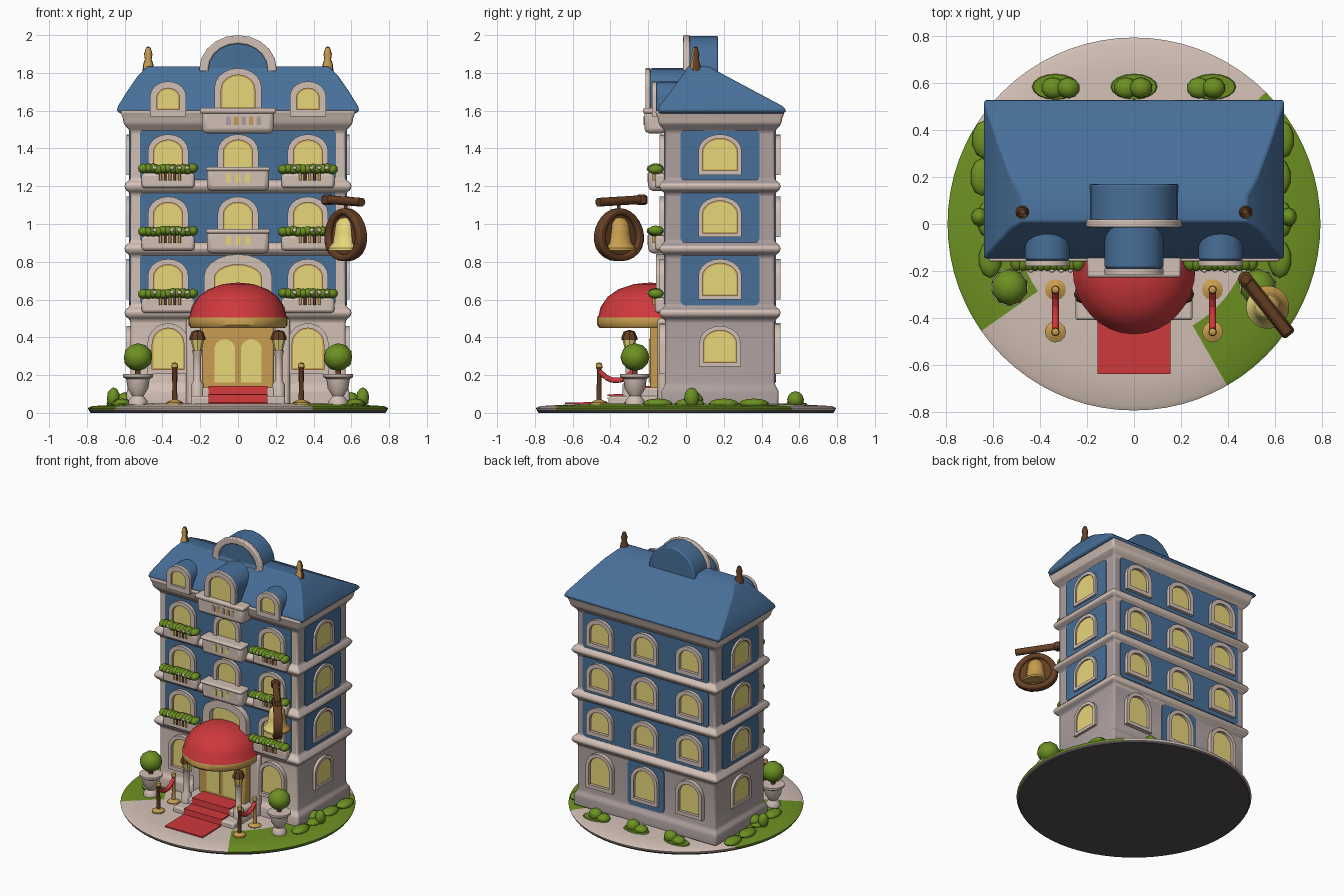
import bpy, bmesh, math, random
from mathutils import Vector

if "Cube" in bpy.data.objects:
    bpy.data.objects.remove(bpy.data.objects["Cube"])

random.seed(4)
PI = math.pi

def material(name, r, g, b):
    m = bpy.data.materials.new(name)
    m.diffuse_color = (r, g, b, 1)
    m.use_nodes = True
    m.node_tree.nodes["Principled BSDF"].inputs["Base Color"].default_value = m.diffuse_color
    return m

CREAM = material("cream_stone", 0.64, 0.52, 0.46)
GREY = material("grey_stone", 0.42, 0.35, 0.345)
BLUE = material("slate_blue", 0.065, 0.16, 0.32)
RED = material("red_cloth", 0.62, 0.04, 0.045)
GREEN = material("leaf_green", 0.15, 0.28, 0.016)
YELLOW = material("window_yellow", 0.90, 0.76, 0.22)
GOLD = material("gold", 0.58, 0.34, 0.08)
BROWN = material("dark_wood", 0.13, 0.05, 0.018)
DARK = material("dark_underside", 0.09, 0.075, 0.08)

def finish(name, bm, mats, loc=(0, 0, 0), yaw=0, bevel=0, rule=None):
    bmesh.ops.recalc_face_normals(bm, faces=bm.faces)
    if rule:
        for f in bm.faces:
            f.material_index = rule(f.calc_center_median())
    me = bpy.data.meshes.new(name)
    bm.to_mesh(me)
    bm.free()
    for m in mats if isinstance(mats, tuple) else (mats,):
        me.materials.append(m)
    ob = bpy.data.objects.new(name, me)
    bpy.context.collection.objects.link(ob)
    ob.location, ob.rotation_euler.z = loc, yaw
    if bevel:
        mod = ob.modifiers.new("round", 'BEVEL')
        mod.width, mod.segments = bevel, 2
    return ob

def loft(name, loops, mats, closed=False, **kw):
    """Skin equal-length loops of points; cap the ends, or join last to first."""
    bm = bmesh.new()
    rows = [[bm.verts.new(p) for p in loop] for loop in loops]
    n = len(rows[0])
    pairs = list(zip(rows, rows[1:])) + ([(rows[-1], rows[0])] if closed else [])
    for a, b in pairs:
        for i in range(n):
            bm.faces.new((a[i], a[(i + 1) % n], b[(i + 1) % n], b[i]))
    if not closed:
        bm.faces.new(rows[0])
        bm.faces.new(rows[-1])
    return finish(name, bm, mats, **kw)

def prism(name, pts, depth, mat, loc, yaw=0, hole=None, **kw):
    """Extrude an outline out of a wall (yaw 0 faces -y)."""
    layer = lambda p, d: [(u, -d, v) for u, v in p]
    if hole:
        loops = [layer(pts, 0), layer(pts, depth), layer(hole, depth), layer(hole, 0)]
    else:
        loops = [layer(pts, 0), layer(pts, depth)]
    return loft(name, loops, mat, closed=bool(hole), loc=loc, yaw=yaw, **kw)

def lathe(name, profile, mat, loc, seg=20, sy=1, **kw):
    loops = [[(max(r, 0.001) * math.cos(2 * PI * i / seg), sy * max(r, 0.001) * math.sin(2 * PI * i / seg), z)
              for i in range(seg)] for r, z in profile]
    return loft(name, loops, mat, loc=loc, **kw)

def box(name, x0, x1, y0, y1, z0, z1, mat, bevel=0.01):
    return loft(name, [[(x0, y0, z), (x1, y0, z), (x1, y1, z), (x0, y1, z)] for z in (z0, z1)], mat, bevel=bevel)

def rod(name, p, q, r, mat):
    d = Vector(q) - Vector(p)
    ob = lathe(name, [(r, 0), (r, d.length)], mat, p, seg=10)
    ob.rotation_euler = d.to_track_quat('Z', 'Y').to_euler()
    return ob

def blobs(name, items, mat):
    bm = bmesh.new()
    for x, y, z, rx, ry, rz in items:
        for v in bmesh.ops.create_icosphere(bm, subdivisions=2, radius=1)["verts"]:
            v.co = (x + v.co.x * rx, y + v.co.y * ry, z + v.co.z * rz)
    return finish(name, bm, mat)

def arch(w, h, base=0.0, n=10, rise=0.42):
    b = min(h * rise, w / 2)
    top = [(w / 2 * math.cos(PI * i / n), base + h - b + b * math.sin(PI * i / n)) for i in range(n + 1)]
    return [(-w / 2, base), (w / 2, base)] + top

def panel_outline(w, h, r=0.03):
    pts = []
    for k, (sx, sz) in enumerate(((1, 1), (-1, 1), (-1, -1), (1, -1))):
        for j in range(4):
            a = PI / 2 * (k + j / 3)
            pts.append((sx * (w / 2 - r) + r * math.cos(a), sz * (h / 2 - r) + r * math.sin(a)))
    return pts

def window(loc, yaw, w=0.22, h=0.215, rim=0.03, depth=0.03):
    """Stone frame, gold lining and yellow pane."""
    prism("window_frame", arch(w, h), depth, CREAM, loc, yaw, hole=arch(w - 2 * rim, h - 2 * rim, rim))
    prism("window_lining", arch(w - rim, h - rim, rim / 2), 0.009, GOLD, loc, yaw)
    e = rim + 0.006
    prism("window_pane", arch(w - 2 * e, h - 2 * e, e), 0.013, YELLOW, loc, yaw)

# Round base with lawns at both sides
def base_colour(c):
    a, r = math.degrees(math.atan2(c.y, c.x)), math.hypot(c.x, c.y)
    if c.z < 0.01:
        return 2
    return 1 if r > 0.55 and (-58 < a < 47 or a > 150 or a < -146) else 0
lathe("base", [(0.78, 0), (0.79, 0.014), (0.795, 0.026), (0.775, 0.036), (0.65, 0.043), (0.5, 0.05), (0, 0.052)],
      (CREAM, GREEN, DARK), (0, 0, 0), seg=72, rule=base_colour)

# House body with moulded storey ledges; greyer stone on side and back walls
def rect(hx, yf, yb, z):
    return [(-hx, yf, z), (hx, yf, z), (hx, yb, z), (-hx, yb, z)]
def body_colour(c):
    if c.z < 0.2:
        return int(abs(c.x) > 0.5 or c.y > 0.4)
    return int(0.565 < abs(c.x) < 0.592 or 0.465 < c.y < 0.48)
steps = [(0.04, 0.02), (0.12, 0.02), (0.15, 0)]
for z in (0.53, 0.87, 1.2):
    steps += [(z - 0.04, 0), (z - 0.015, 0.03), (z + 0.015, 0.03), (z + 0.035, 0)]
steps += [(1.49, 0), (1.53, 0.035), (1.56, 0.04), (1.6, 0.055)]
loft("house_body", [rect(0.57 + o, -0.11 - o, 0.47 + o, z) for z, o in steps], (CREAM, GREY), bevel=0.012,
     rule=body_colour)

# Hipped roof, steep in front and shallow behind
loft("roof", [rect(0.625, -0.14, 0.515, 1.585), rect(0.642, -0.15, 0.532, 1.6), rect(0.635, -0.14, 0.51, 1.625),
              rect(0.585, -0.08, 0.36, 1.705), rect(0.53, -0.02, 0.21, 1.785), rect(0.48, 0.01, 0.12, 1.835)],
     BLUE, bevel=0.008)

# Blue wall panels and windows on four walls
walls = [((0, -0.11), 0, 1.04, (-0.37, 0, 0.37)), ((0.57, 0.18), PI / 2, 0.42, (0,)),
         ((0, 0.47), PI, 1.04, (-0.37, 0, 0.37)), ((-0.57, 0.18), -PI / 2, 0.42, (0,))]
for (wx, wy), yaw, width, offsets in walls:
    side = len(offsets) == 1
    for z in (0.705, 1.035, 1.365):
        prism("wall_panel", panel_outline(width, 0.275), 0.006, BLUE, (wx, wy, z), yaw)
        for u in offsets:
            if yaw == 0 and u == 0 and z < 0.8:
                continue
            window((wx + u * math.cos(yaw), wy + u * math.sin(yaw), z - 0.105), yaw,
                   w=0.23 if side else 0.215, rim=0.022 if side else 0.03, depth=0.02 if side else 0.03)
    for u in offsets:
        x, y = wx + u * math.cos(yaw), wy + u * math.sin(yaw)
        if side:
            window((x, y, 0.245), yaw, rim=0.022, depth=0.02)
        elif yaw or u:
            window((x, y, 0.205), yaw, h=0.27, rim=0.026)
prism("back_door_panel", panel_outline(0.3, 0.33), 0.006, BLUE, (0, 0.47, 0.325), PI)

# Tall arched window above the canopy
window((0, -0.11, 0.56), 0, w=0.36, h=0.28, rim=0.055, depth=0.05)

# Balconies
for z in (0.87, 1.2):
    box("centre_balcony", -0.165, 0.165, -0.2, -0.1, z - 0.025, z + 0.1, CREAM, 0.025)
    box("balcony_cap", -0.17, 0.17, -0.208, -0.1, z + 0.08, z + 0.103, CREAM)
    for x in (-0.05, 0, 0.05):
        prism("balcony_slot", arch(0.025, 0.05), 0.004, YELLOW, (x, -0.2, z + 0.02))
for s in (-1, 1):
    for z in (0.56, 0.89, 1.22):
        x = 0.37 * s
        box("side_balcony", x - 0.14, x + 0.14, -0.165, -0.1, z - 0.03, z + 0.05, CREAM, 0.015)
        for i in range(5):
            u = x - 0.04 + 0.025 * i
            rod("balcony_rail", (u, -0.17, z + 0.01), (u, -0.17, z + 0.06), 0.007, BROWN if i % 2 else GOLD)
        blobs("balcony_hedge", [(x - 0.13 + 0.026 * i, -0.16, z + 0.072 + random.uniform(-0.004, 0.004), 0.03, 0.042, 0.026)
                                for i in range(11)], GREEN)
        blobs("balcony_flower", [(x + u, -0.2, z + 0.078, 0.012, 0.007, 0.011) for u in (-0.07, 0.02, 0.06, 0.1)], CREAM)

# Dormers with blue hoods
for x, w, h, y, z in ((-0.37, 0.19, 0.185, -0.155, 1.57), (0.37, 0.19, 0.185, -0.155, 1.57), (0, 0.25, 0.25, -0.19, 1.575)):
    prism("dormer_hood", arch(w, h), 0.03 - y, BLUE, (x, 0.03, z), bevel=0.01)
    window((x, y, z), 0, w=w, h=h, rim=0.036, depth=0.025)
box("dormer_balcony", -0.19, 0.19, -0.22, -0.1, 1.48, 1.61, CREAM, 0.025)
box("dormer_balcony_cap", -0.2, 0.2, -0.228, -0.1, 1.585, 1.615, CREAM)
for i in range(5):
    prism("dormer_slot", arch(0.025, 0.045), 0.004, GOLD if i % 2 else GREY, (-0.05 + 0.04 * i, -0.22, 1.525))

# Rounded roof crest with stone arch, and two finials
prism("roof_crest", arch(0.38, 0.275, rise=0.68), 0.165, BLUE, (0, 0.17, 1.72), bevel=0.008)
prism("crest_arch", arch(0.41, 0.19, rise=0.95), 0.035, CREAM, (0, 0.02, 1.81), hole=arch(0.315, 0.145, rise=0.95), bevel=0.008)
for s in (-1, 1):
    lathe("finial", [(0.032, 1.8), (0.026, 1.85), (0.018, 1.87), (0.022, 1.9), (0.012, 1.935), (0, 1.94)],
          (GOLD, BROWN), (0.475 * s, 0.05, 0), seg=10, rule=lambda c: int(c.y > -0.01))

# Entrance: porch, doors, steps, carpet and canopy
box("door_porch", -0.19, 0.19, -0.19, -0.1, 0.1, 0.47, GOLD)
for s in (-1, 1):
    prism("door_pane", arch(0.11, 0.23, rise=0.25), 0.006, YELLOW, (0.07 * s, -0.19, 0.16))
    box("porch_pilaster", 0.235 * s - 0.04, 0.235 * s + 0.04, -0.15, -0.1, 0.04, 0.5, CREAM, 0.015)
box("upper_step", -0.23, 0.23, -0.32, -0.1, 0.03, 0.135, CREAM, 0.012)
box("lower_step", -0.25, 0.25, -0.41, -0.1, 0.03, 0.09, CREAM, 0.012)
path = [(-0.64, 0.055), (-0.42, 0.058), (-0.415, 0.098), (-0.325, 0.1), (-0.32, 0.142), (-0.19, 0.142)]
loft("carpet", [[(x, y, z) for x in (-0.155, 0.155)] + [(x, y, z - 0.009) for x in (0.155, -0.155)] for y, z in path], RED)
lathe("canopy", [(0, 0.5), (0.2, 0.46), (0.25, 0.45), (0.262, 0.465), (0.262, 0.505), (0.255, 0.515), (0.245, 0.56),
                 (0.21, 0.615), (0.155, 0.655), (0.08, 0.682), (0, 0.69)], (GOLD, RED), (0, -0.19, 0), seg=32, sy=1.07,
      rule=lambda c: int(c.z > 0.508))

for s in (-1, 1):
    # Lamp posts
    lathe("lamp_post", [(0.035, 0.05), (0.035, 0.15), (0.02, 0.17), (0.02, 0.3), (0.03, 0.33)], CREAM, (0.215 * s, -0.3, 0), seg=12)
    lathe("lamp_glass", [(0.022, 0.33), (0.036, 0.385)], YELLOW, (0.215 * s, -0.3, 0), seg=8)
    lathe("lamp_cap", [(0.042, 0.385), (0.042, 0.4), (0.03, 0.43), (0, 0.44)], BROWN, (0.215 * s, -0.3, 0), seg=8)
    # Potted topiary
    lathe("urn", [(0.05, 0.04), (0.05, 0.065), (0.03, 0.09), (0.055, 0.13), (0.062, 0.18), (0.08, 0.19), (0.08, 0.205),
                  (0, 0.205)], CREAM, (0.53 * s, -0.27, 0), seg=16)
    rod("topiary_stem", (0.53 * s, -0.27, 0.19), (0.53 * s, -0.27, 0.26), 0.015, BROWN)
    blobs("topiary_ball", [(0.53 * s, -0.27, 0.295, 0.078, 0.078, 0.074)], GREEN)
    # Rope barrier
    for y in (-0.28, -0.46):
        lathe("barrier_post", [(0.045, 0.045), (0.045, 0.056), (0.014, 0.07), (0.011, 0.23), (0.018, 0.24), (0.015, 0.262),
                               (0, 0.268)], (GOLD, BROWN), (0.335 * s, y, 0), seg=12,
              rule=lambda c, k=y: int(k < -0.4 and 0.08 < c.z < 0.25))
    pts = [(0.335 * s, -0.46 + 0.18 * t, 0.22 - 0.2 * t * (1 - t)) for t in (0, 0.2, 0.4, 0.6, 0.8, 1)]
    for p, q in zip(pts, pts[1:]):
        rod("barrier_rope", p, q, 0.015, RED)
    # Low side shrubs
    blobs("side_shrub", [(s * (0.63 + random.uniform(-0.02, 0.03)), y, 0.05, 0.05, 0.08, 0.026)
                         for y in (-0.15, 0.02, 0.2, 0.36)], GREEN)
    blobs("corner_shrub", [(0.66 * s, 0.03, 0.08, 0.035, 0.04, 0.055), (0.6 * s, 0.04, 0.07, 0.04, 0.05, 0.04)], GREEN)

# Shrubs behind the house, each on a patch of grass
for x in (-0.31, 0, 0.31):
    lathe("grass_patch", [(0.1, 0.045), (0.095, 0.0535)], GREEN, (x * 1.08, 0.585, 0), seg=16, sy=0.55)
    blobs("back_shrub", [(x - 0.035, 0.58, 0.058, 0.05, 0.045, 0.03), (x + 0.03, 0.58, 0.07, 0.05, 0.045, 0.045)], GREEN)

# Hanging bell sign, turned diagonally at the corner
yaw = math.atan2(-0.25, 0.2)
cx, cy, cz = 0.57, -0.355, 0.943
nrm = Vector((-math.sin(yaw), math.cos(yaw), 0))
oval = lambda a, b, t=0.12: [(a * math.cos(PI * i / 12) * (1 - t * math.sin(PI * i / 12)), b * math.sin(PI * i / 12))
                             for i in range(24)]
at = lambda d: (cx + nrm.x * d, cy + nrm.y * d, cz)
prism("sign_ring", oval(0.152, 0.14), 0.06, BROWN, at(0.03), yaw, hole=oval(0.108, 0.105), bevel=0.012)
prism("sign_board", oval(0.115, 0.11), 0.016, BROWN, at(0.008), yaw)
lathe("sign_bell", [(0, 1.035), (0.03, 1.03), (0.052, 1.005), (0.06, 0.95), (0.068, 0.9), (0.092, 0.872), (0.092, 0.86), (0, 0.86)],
      (GOLD, YELLOW), (cx, cy, 0), seg=20, yaw=yaw, rule=lambda c: int(c.y < 0))
rod("sign_beam", (0.465, -0.22, 1.13), (0.655, -0.465, 1.115), 0.024, BROWN)
lathe("beam_knob", [(0.02, 1.1), (0.032, 1.11), (0.032, 1.145), (0.02, 1.155)], BROWN, (0.475, -0.235, 0), seg=10)
rod("sign_hanger", (cx, cy, 1.06), (cx, cy, 1.12), 0.01, BROWN)

# Smooth shading with crisp edges
bpy.ops.object.select_all(action='SELECT')
bpy.context.view_layer.objects.active = bpy.context.selected_objects[0]
bpy.ops.object.shade_smooth_by_angle(angle=math.radians(40))
